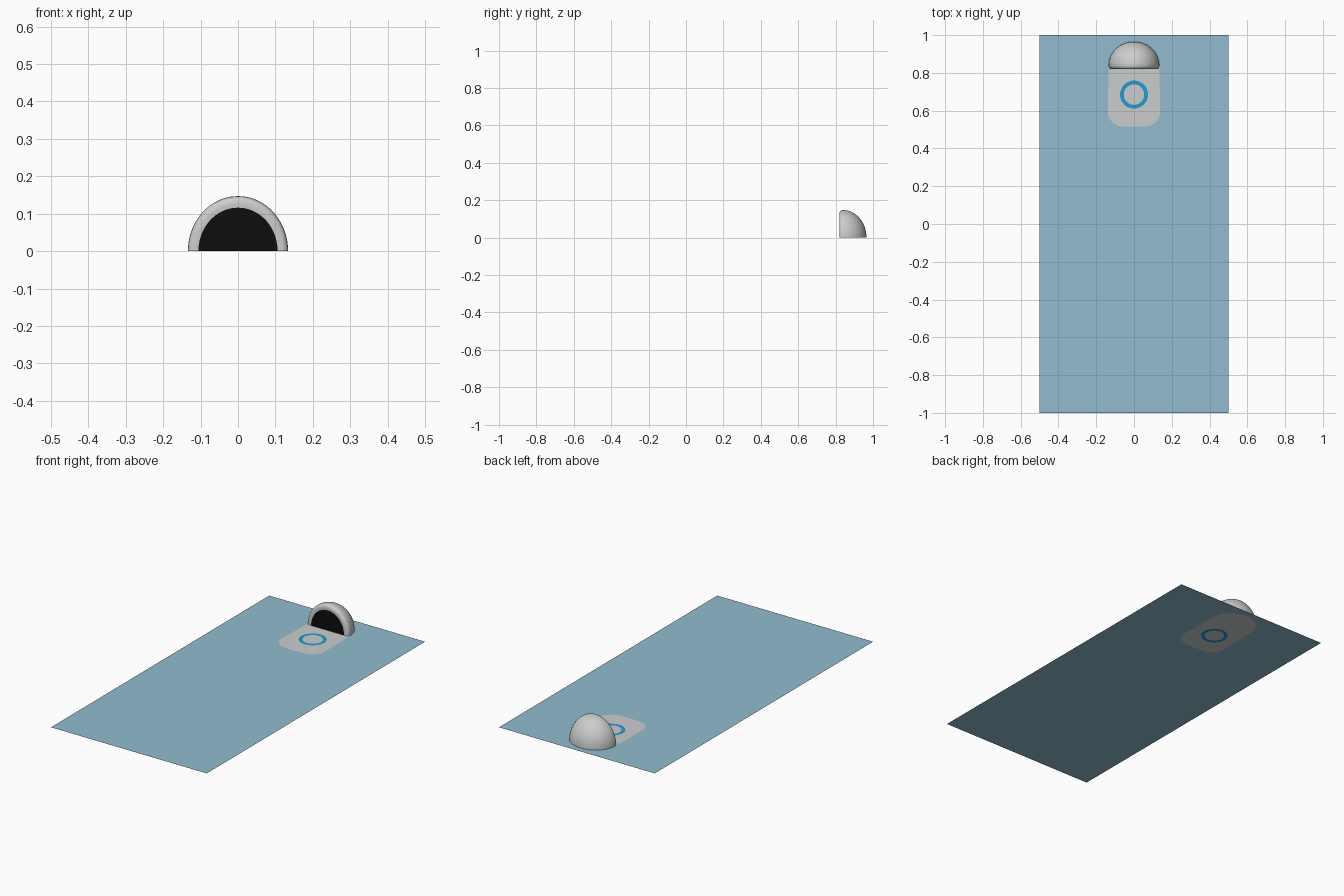
import bpy, bmesh, math

if "Cube" in bpy.data.objects:
    bpy.data.objects.remove(bpy.data.objects["Cube"])


def material(name, rgb):
    m = bpy.data.materials.new(name)
    m.diffuse_color = (*rgb, 1)
    m.use_nodes = True
    m.node_tree.nodes["Principled BSDF"].inputs["Base Color"].default_value = m.diffuse_color
    return m


BLUE = material("pale_blue", (0.285, 0.50, 0.62))
GREY = material("light_grey", (0.60, 0.61, 0.61))
RING = material("bright_blue", (0.016, 0.33, 0.63))
BLACK = material("black", (0.004, 0.004, 0.004))

HALF_W, HEIGHT = 0.134, 0.147     # dome cross-section
Y_MID, Y_BACK = 0.84, 0.965       # widest section and rear tip


def make(name, bm, mats):
    me = bpy.data.meshes.new(name)
    bm.to_mesh(me)
    bm.free()
    ob = bpy.data.objects.new(name, me)
    bpy.context.collection.objects.link(ob)
    for m in mats:
        me.materials.append(m)
    return ob


def arc(cx, cy, rx, ry, a0, a1, n):
    pts = []
    for i in range(n + 1):
        a = math.radians(a0 + (a1 - a0) * i / n)
        pts.append((cx + rx * math.cos(a), cy + ry * math.sin(a)))
    return pts


def flat_region(name, loops, mat):
    """Flat sheet at z = 0: first loop is the outline, the rest are holes."""
    bm = bmesh.new()
    edges = []
    for loop in loops:
        vs = [bm.verts.new((x, y, 0)) for x, y in loop]
        edges += [bm.edges.new((vs[i - 1], vs[i])) for i in range(len(vs))]
    bmesh.ops.triangle_fill(bm, use_beauty=True, edges=edges, normal=(0, 0, 1))
    for f in bm.faces:
        f.normal_update()
        if f.normal.z < 0:
            f.normal_flip()
    return make(name, bm, [mat])


# Flat mat with the pad, ring and ring centre cut into it
sheet = [(-0.5, -1), (0.5, -1), (0.5, 1), (-0.5, 1)]
pad = (arc(0, Y_MID, HALF_W, Y_BACK - Y_MID, 0, 180, 32)
       + arc(-0.055, 0.595, 0.084, 0.08, 180, 270, 8)
       + arc(0.055, 0.595, 0.084, 0.08, 270, 360, 8))
ring_out = arc(0, 0.685, 0.074, 0.074, 0, 360, 48)[:-1]
ring_in = arc(0, 0.685, 0.054, 0.054, 0, 360, 48)[:-1]
flat_region("mat_sheet", [sheet, pad], BLUE)
flat_region("entrance_pad", [pad, ring_out], GREY)
flat_region("pad_ring", [ring_out, ring_in], RING)
flat_region("pad_centre", [ring_in], GREY)

# Quarter-dome shelter: half-ellipse sections swept along y, with a rounded lip
sections = [(0.821, 0.79), (0.82, 0.86), (0.821, 0.92), (0.825, 0.965), (0.831, 0.99)]
for i in range(16):
    t = math.pi / 2 * i / 16
    sections.append((Y_MID + (Y_BACK - Y_MID) * math.sin(t), math.cos(t)))
bm = bmesh.new()
rows = [[bm.verts.new((x, y, max(z, 0)))
         for x, z in arc(0, 0, HALF_W * s, HEIGHT * s, 0, 180, 40)]
        for y, s in sections]
for a, b in zip(rows, rows[1:]):
    for i in range(40):
        bm.faces.new((a[i], b[i], b[i + 1], a[i + 1]))
tip = bm.verts.new((0, Y_BACK, 0))
for i in range(40):
    bm.faces.new((rows[-1][i], tip, rows[-1][i + 1]))
door = bm.faces.new(rows[0])      # black doorway
door.material_index = 1
bm.normal_update()
bmesh.ops.recalc_face_normals(bm, faces=bm.faces[:])
bm.normal_update()
if door.normal.y > 0:
    bmesh.ops.reverse_faces(bm, faces=bm.faces[:])
for f in bm.faces:
    f.smooth = f.material_index == 0
make("shelter_dome", bm, [GREY, BLACK])
